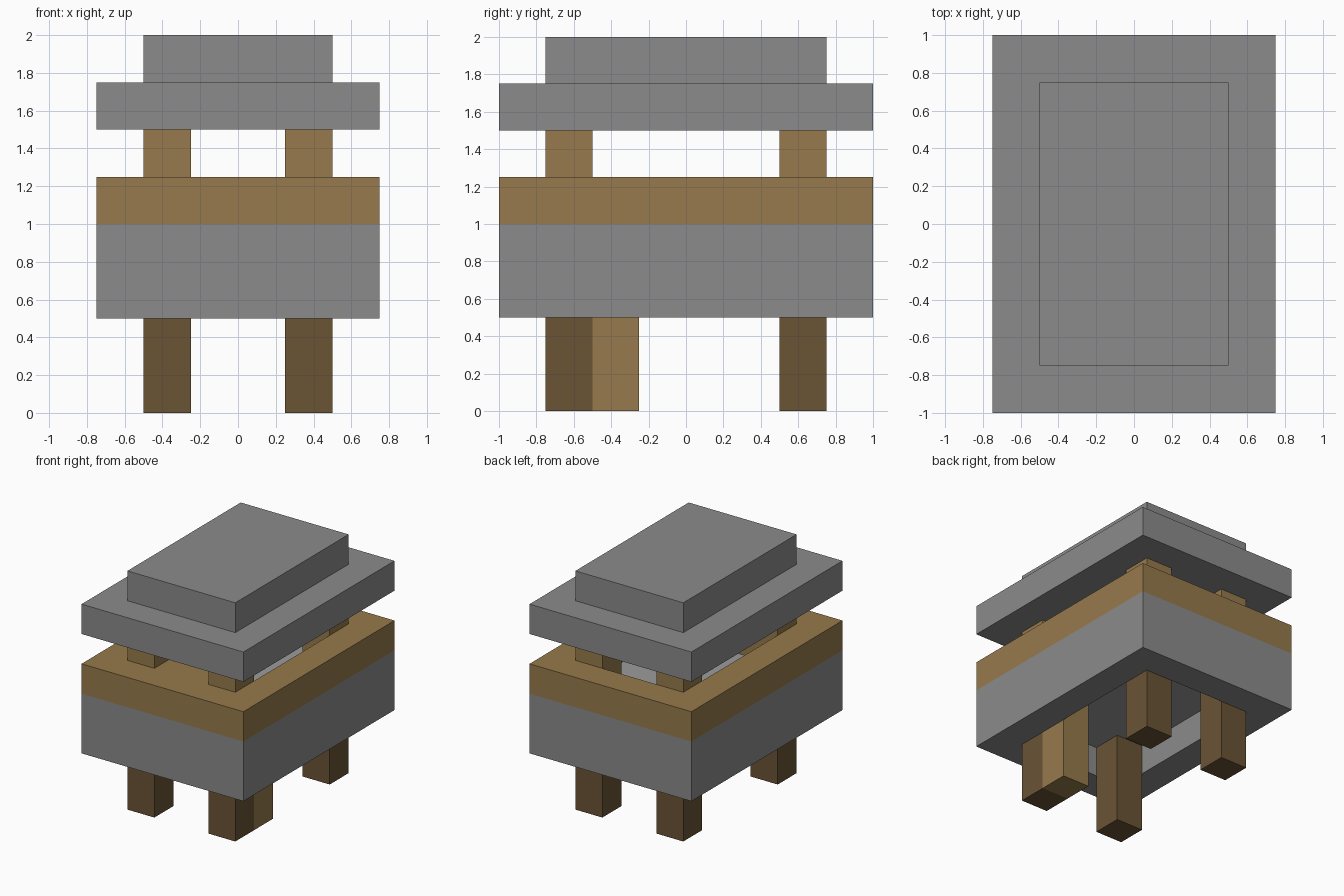
import bpy
import bmesh

cube = bpy.data.objects.get("Cube")
if cube:
    bpy.data.objects.remove(cube, do_unlink=True)


def make_material(name, rgb):
    """Flat colour from 0-255 display values, stored as linear."""
    color = [((c / 255 + 0.055) / 1.055) ** 2.4 for c in rgb] + [1]
    mat = bpy.data.materials.new(name)
    mat.use_nodes = True
    mat.diffuse_color = color
    bsdf = mat.node_tree.nodes["Principled BSDF"]
    bsdf.inputs["Base Color"].default_value = color
    bsdf.inputs["Roughness"].default_value = 0.9
    return mat


stone = make_material("stone_grey", (139, 139, 139))
pale_stone = make_material("pale_stone", (156, 156, 156))
plank = make_material("plank_brown", (150, 122, 76))
bark = make_material("bark_brown", (106, 84, 53))


def finish(name, bm, mat):
    bmesh.ops.recalc_face_normals(bm, faces=bm.faces)
    mesh = bpy.data.meshes.new(name)
    bm.to_mesh(mesh)
    bm.free()
    mesh.materials.append(mat)
    obj = bpy.data.objects.new(name, mesh)
    bpy.context.collection.objects.link(obj)
    return obj


def box(name, x, y, z, mat):
    """Box from the low and high limit on each axis."""
    bm = bmesh.new()
    bmesh.ops.create_cube(bm, size=1)
    for v in bm.verts:
        v.co = [lim[0] if c < 0 else lim[1] for c, lim in zip(v.co, (x, y, z))]
    return finish(name, bm, mat)


def ring(name, outer, inner, z, mat):
    """Rectangular wall ring, open through the middle."""
    bm = bmesh.new()
    signs = ((-1, -1), (1, -1), (1, 1), (-1, 1))
    loops = [[bm.verts.new((sx * half[0], sy * half[1], h)) for sx, sy in signs]
             for half, h in ((outer, z[0]), (outer, z[1]), (inner, z[1]), (inner, z[0]))]
    for a, b in zip(loops, loops[1:] + loops[:1]):
        for i in range(4):
            j = (i + 1) % 4
            bm.faces.new((a[i], a[j], b[j], b[i]))
    return finish(name, bm, mat)


OUTER, INNER = (0.75, 1.0), (0.5, 0.75)

# Hollow body with a timber rim and a floor inside
ring("body_wall", OUTER, INNER, (0.5, 1.0), stone)
ring("timber_rim", OUTER, INNER, (1.0, 1.25), plank)
box("inner_floor", (-0.5, 0.5), (-0.75, 0.75), (0.75, 1.0), pale_stone)
box("front_plank", (-0.25, 0.25), (-0.75, -0.5), (1.0, 1.25), plank)

# Legs below and roof posts above, one at each inner corner
for side, sx in (("right", -1), ("left", 1)):
    for end, sy in (("front", -1), ("back", 1)):
        x = sorted((sx * 0.25, sx * 0.5))
        y = sorted((sy * 0.5, sy * 0.75))
        box(f"{end}_{side}_leg", x, y, (0, 0.75), bark)
        box(f"{end}_{side}_post", x, y, (1.0, 1.5), plank)

# Extra block behind the front left leg
box("leg_block", (0.25, 0.5), (-0.5, -0.25), (0, 0.75), plank)

# Stepped roof
box("roof_slab", (-0.75, 0.75), (-1, 1), (1.5, 1.75), stone)
box("roof_cap", (-0.5, 0.5), (-0.75, 0.75), (1.75, 2.0), stone)
